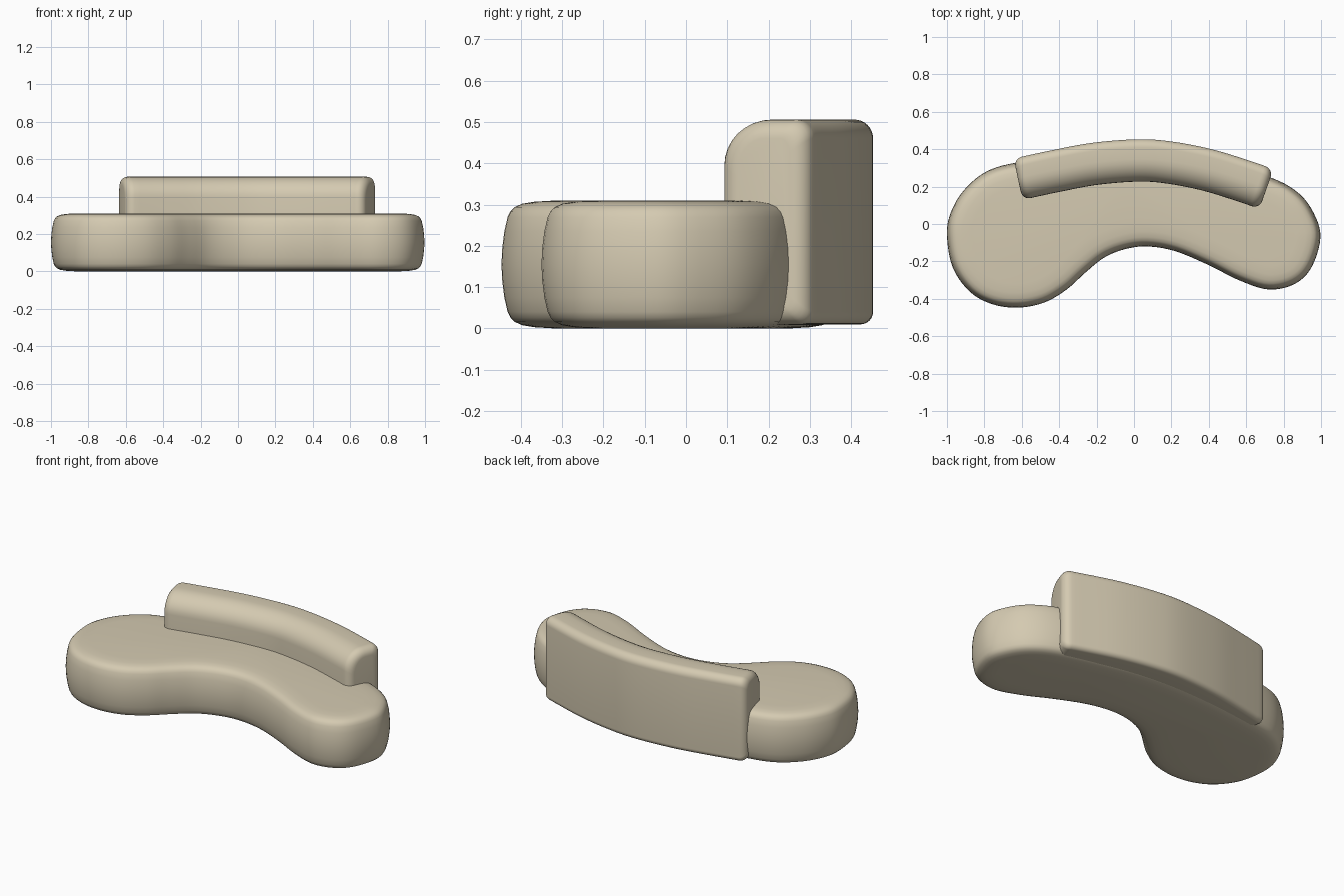
import bpy
import bmesh
from math import sin, cos, pi
from mathutils import Vector

if "Cube" in bpy.data.objects:
    bpy.data.objects.remove(bpy.data.objects["Cube"], do_unlink=True)

fabric = bpy.data.materials.new("beige_fabric")
fabric.use_nodes = True
beige = (0.66, 0.59, 0.44, 1)
fabric.diffuse_color = beige
bsdf = fabric.node_tree.nodes["Principled BSDF"]
bsdf.inputs["Base Color"].default_value = beige
bsdf.inputs["Roughness"].default_value = 0.8


def spline(points, closed, steps):
    """Smooth curve through 2D points, with the unit tangent at each sample."""
    pts = [Vector(p) for p in points]
    if closed:
        pts = [pts[-1]] + pts + pts[:2]
    else:
        pts = [2 * pts[0] - pts[1]] + pts + [2 * pts[-1] - pts[-2]]
    out = []
    for a, b, c, d in zip(pts, pts[1:], pts[2:], pts[3:]):
        for i in range(steps):
            t = i / steps
            p = b + (c - a) * t / 2 + (a - 2.5 * b + 2 * c - d / 2) * t**2 \
                + (1.5 * (b - c) + (d - a) / 2) * t**3
            v = (c - a) / 2 + (2 * a - 5 * b + 4 * c - d) * t \
                + (4.5 * (b - c) + 1.5 * (d - a)) * t**2
            out.append((p, v.normalized()))
    if not closed:
        out.append((pts[-2], (pts[-1] - pts[-2]).normalized()))
    return out


def loft(name, rings):
    """Skin closed rings of points and cap both ends."""
    bm = bmesh.new()
    loops = [[bm.verts.new(p) for p in ring] for ring in rings]
    n = len(loops[0])
    for lo, hi in zip(loops, loops[1:]):
        for i in range(n):
            j = (i + 1) % n
            bm.faces.new((lo[i], lo[j], hi[j], hi[i]))
    bm.faces.new(loops[0][::-1])
    bm.faces.new(loops[-1])
    bmesh.ops.recalc_face_normals(bm, faces=bm.faces)
    mesh = bpy.data.meshes.new(name)
    bm.to_mesh(mesh)
    bm.free()
    mesh.materials.append(fabric)
    obj = bpy.data.objects.new(name, mesh)
    bpy.context.collection.objects.link(obj)
    bpy.ops.object.select_all(action="DESELECT")
    obj.select_set(True)
    bpy.context.view_layer.objects.active = obj
    bpy.ops.object.shade_smooth_by_angle(angle=pi / 3)
    return obj


# Seat: kidney outline, counter-clockwise, stacked with a bulging side
kidney = [(-1, -.06), (-.97, -.23), (-.88, -.36), (-.76, -.428), (-.62, -.447),
          (-.48, -.42), (-.36, -.35), (-.26, -.26), (-.16, -.18), (-.05, -.135),
          (.07, -.12), (.22, -.145), (.4, -.22), (.56, -.3), (.72, -.35),
          (.86, -.32), (.95, -.23), (.997, -.07), (.96, .06), (.88, .165),
          (.74, .245), (.5, .31), (.25, .36), (0, .38), (-.3, .37),
          (-.62, .33), (-.79, .28), (-.91, .18), (-.98, .06)]
outline = spline(kidney, True, 5)
half_side = [(.15, .245), (.09, .25), (.055, .248), (.035, .242), (.022, .23),
             (.015, .215), (.008, .19), (.002, .165)]
# each entry: inset from the outline, height above the middle plane
half_side = [(.13, .155), (.08, .152), (.05, .147), (.032, .139), (.022, .129),
             (.015, .115), (.007, .08), (.002, .04)]
profile = [(d, .155 - h) for d, h in half_side] + [(0, .155)] \
    + [(d, .155 + h) for d, h in reversed(half_side)]
loft("seat", [[(p.x - t.y * d, p.y + t.x * d, z) for p, t in outline]
              for d, z in profile])

# Backrest: rounded cross-section swept along a shallow arc
front, back, bottom, top = -.113, .113, .01, .506
corners = [(back, top, -1, -1, .045, .045), (front, top, 1, -1, .12, .11),
           (front, bottom, 1, 1, .03, .03), (back, bottom, -1, 1, .03, .03)]
section = []
for k, (v, z, sv, sz, rv, rz) in enumerate(corners):
    for i in range(9):
        a = (k + i / 8) * pi / 2
        section.append((v + sv * rv + rv * cos(a), z + sz * rz + rz * sin(a)))

arc = spline([(-.62, .24), (-.4, .287), (-.2, .323), (.03, .34), (.2, .327),
              (.4, .287), (.6, .225), (.708, .187)], False, 6)
# Rounded ends: the section shrinks over the last stretch
round_r = .045
first, last = arc[0], arc[-1]
stations = [(p, t, 0) for p, t in arc
            if (p - first[0]).length > round_r and (p - last[0]).length > round_r]
for k in range(7):
    a = k / 6 * pi / 2
    along, inset = round_r * (1 - sin(a)), round_r * (1 - cos(a))
    stations.insert(0, (first[0] + first[1] * along, first[1], inset))
    stations.append((last[0] - last[1] * along, last[1], inset))

mid_z, half_z = (top + bottom) / 2, (top - bottom) / 2
rings = []
for p, t, inset in stations:
    ring = []
    for v, z in section:
        v *= 1 - inset / back
        z = mid_z + (z - mid_z) * (1 - inset / half_z)
        ring.append((p.x - t.y * v, p.y + t.x * v, z))
    rings.append(ring)
loft("backrest", rings)
